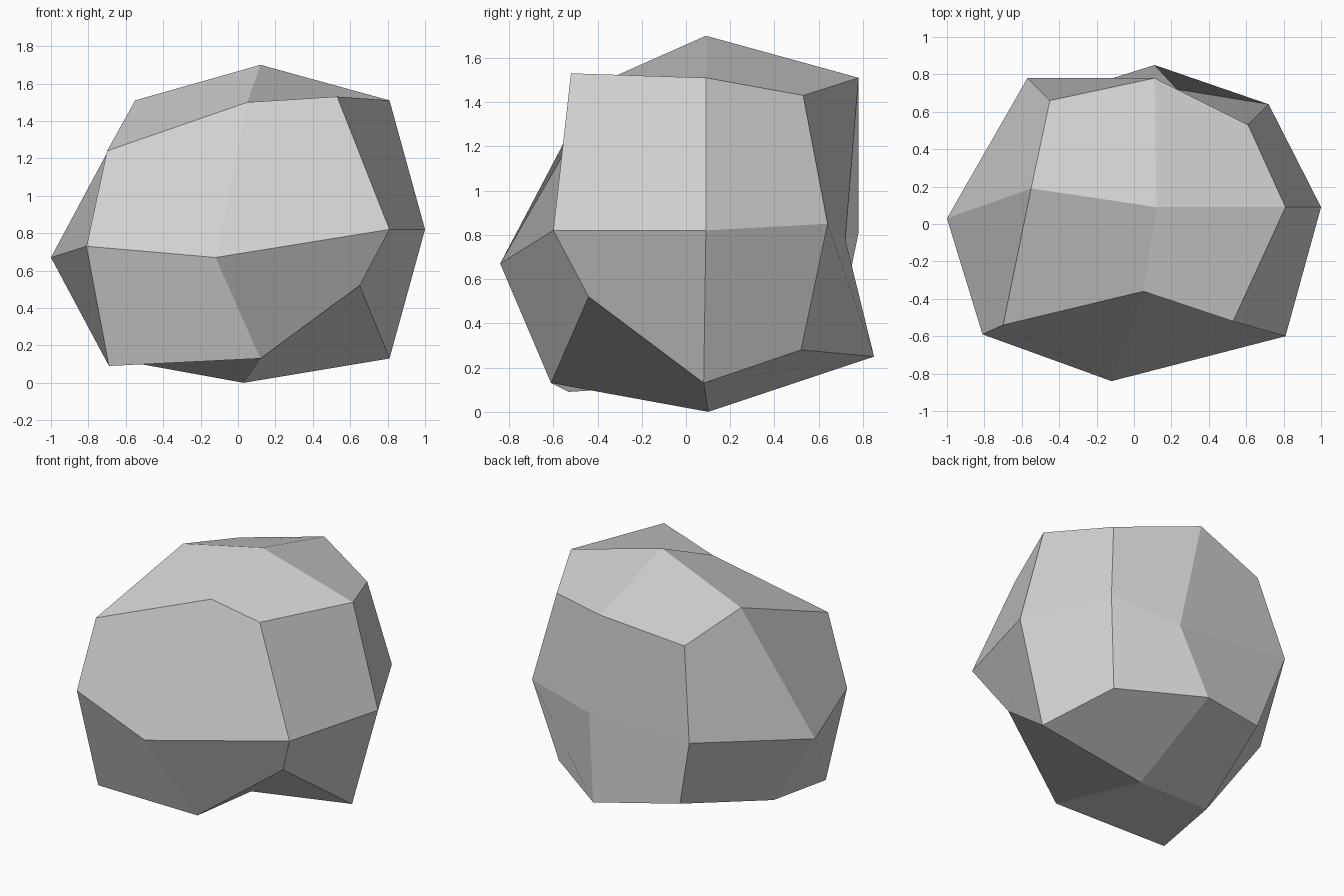
import bpy
import bmesh
from mathutils import Vector

# Remove the default object
default_cube = bpy.data.objects.get("Cube")
if default_cube:
    bpy.data.objects.remove(default_cube, do_unlink=True)

# One plain stone material
stone = bpy.data.materials.new("stone_grey")
stone.use_nodes = True
colour = (0.64, 0.64, 0.64, 1)
stone.diffuse_color = colour
stone.node_tree.nodes["Principled BSDF"].inputs["Base Color"].default_value = colour

# Each layer is a three by three grid of rock points, from front left to back right
layers = {
    -1: [(-.69, -.53, .09), (.12, -.61, .13), (.65, -.44, .52),
         (-.63, -.05, .12), (.03, .1, 0), (.81, .08, .13),
         (-.43, .68, .32), (.11, .85, .25), (.6, .52, .28)],
    0: [(-.81, -.59, .73), (-.12, -.84, .67), (.81, -.6, .82),
        (-1, .03, .67), None, (1, .09, .82),
        (-.57, .78, .81), (.23, .72, .78), (.72, .64, .85)],
    1: [(-.7, -.54, 1.24), (.05, -.36, 1.5), (.53, -.52, 1.53),
        (-.55, .19, 1.51), (.12, .09, 1.7), (.81, .09, 1.51),
        (-.45, .66, 1.4), (.11, .78, 1.51), (.61, .53, 1.43)],
}

bm = bmesh.new()
grid = {}
for level, points in layers.items():
    for index, point in enumerate(points):
        if point is not None:
            key = (index % 3 - 1, index // 3 - 1, level)
            grid[key] = bm.verts.new(point)


def add_quad(axis, side, s, t):
    """Make one quarter of a cube side, from its middle out to a corner."""
    u, v = [i for i in range(3) if i != axis]

    def vert(a, b):
        key = [0, 0, 0]
        key[axis], key[u], key[v] = side, a, b
        return grid[tuple(key)]

    loop = [vert(0, 0), vert(s, 0), vert(s, t), vert(0, t)]
    # Alternate the fold so that it runs in one direction across each side
    fold = -side if axis == 0 else side
    if s * t != fold:
        loop = loop[1:] + loop[:1]
    # Face outward
    normal = (loop[2].co - loop[0].co).cross(loop[3].co - loop[1].co)
    outward = Vector((0, 0, 0))
    outward[axis] = side
    if normal.dot(outward) < 0:
        loop = [loop[0], loop[3], loop[2], loop[1]]
    bm.faces.new(loop).smooth = False


# Six sides of four facets each
for axis in range(3):
    for side in (-1, 1):
        for s in (-1, 1):
            for t in (-1, 1):
                add_quad(axis, side, s, t)

mesh = bpy.data.meshes.new("rock")
bm.to_mesh(mesh)
bm.free()
mesh.materials.append(stone)
rock = bpy.data.objects.new("rock", mesh)
bpy.context.collection.objects.link(rock)
